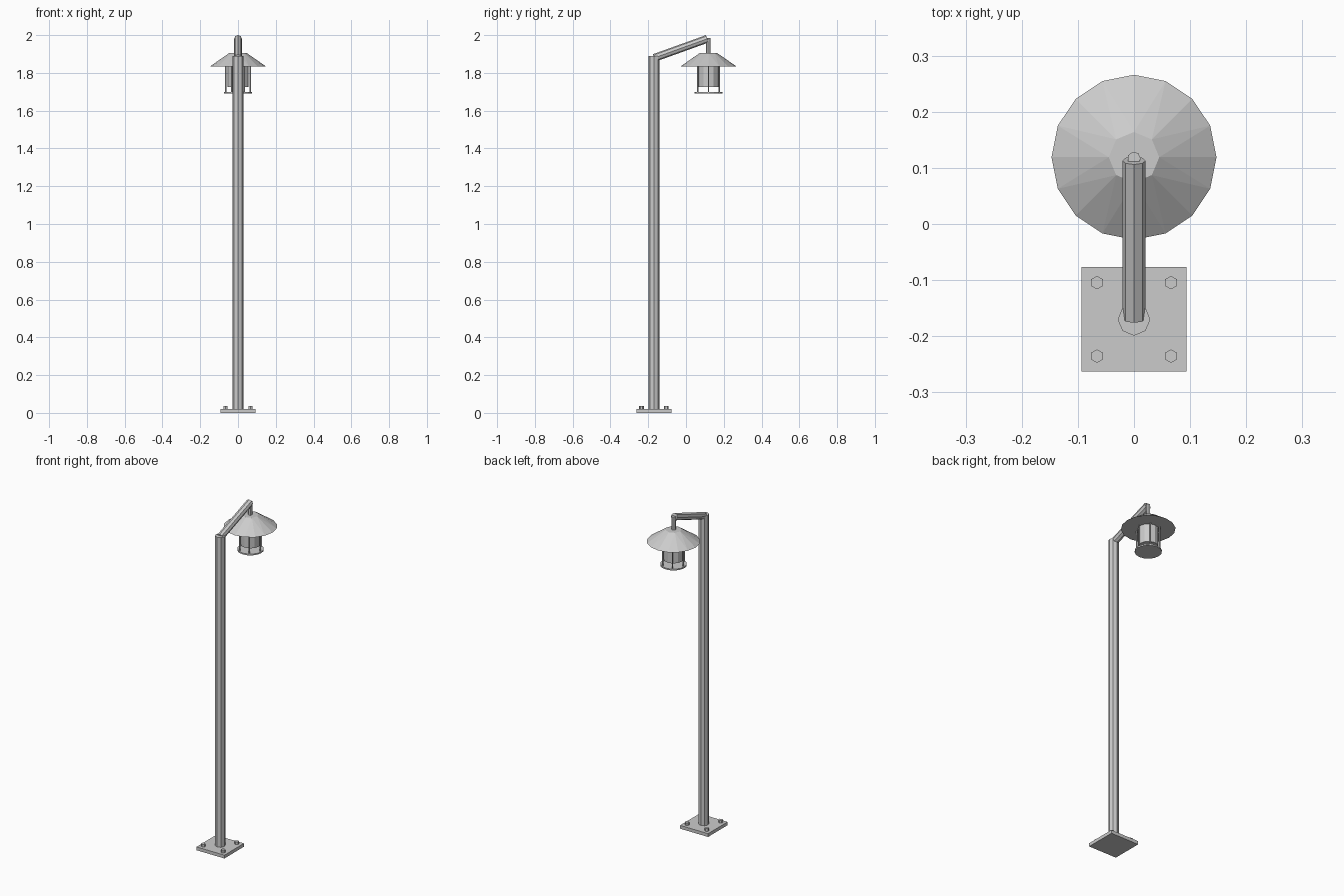
import bpy, bmesh
from math import pi, sin, cos
from mathutils import Vector

if "Cube" in bpy.data.objects:
    bpy.data.objects.remove(bpy.data.objects["Cube"])

POLE_Y, LAMP_Y = -0.17, 0.119


def make_object(name, bm):
    bmesh.ops.recalc_face_normals(bm, faces=bm.faces)
    mesh = bpy.data.meshes.new(name)
    bm.to_mesh(mesh)
    bm.free()
    obj = bpy.data.objects.new(name, mesh)
    bpy.context.collection.objects.link(obj)
    return obj


def rod(name, start, end, radius, sides, turn=0.0):
    """Closed prism running between two points."""
    start, end = Vector(start), Vector(end)
    axis = (end - start).normalized()
    across = Vector((1, 0, 0))
    up = axis.cross(across).normalized()
    bm = bmesh.new()
    rings = []
    for p in (start, end):
        rings.append([bm.verts.new(p + radius * (across * cos(a) + up * sin(a)))
                      for a in (turn + 2 * pi * i / sides for i in range(sides))])
    for i in range(sides):
        j = (i + 1) % sides
        bm.faces.new((rings[0][i], rings[0][j], rings[1][j], rings[1][i]))
    bm.faces.new(rings[0])
    bm.faces.new(rings[1])
    return make_object(name, bm)


# Base plate
bm = bmesh.new()
bmesh.ops.create_cube(bm, size=1)
bmesh.ops.scale(bm, vec=(0.187, 0.186, 0.02), verts=bm.verts)
bmesh.ops.translate(bm, vec=(0, POLE_Y, 0.01), verts=bm.verts)
make_object("base_plate", bm)

# Hexagonal bolts in the four corners
for sx in (-1, 1):
    for sy in (-1, 1):
        x, y = sx * 0.066, POLE_Y + sy * 0.0655
        rod("base_bolt", (x, y, 0.018), (x, y, 0.037), 0.012, 6, pi / 2)

# Post, sloping arm and lamp hanger
rod("post", (0, POLE_Y, 0.018), (0, POLE_Y, 1.889), 0.029, 8)
rod("arm", (0, -0.169, 1.879), (0, 0.113, 1.9805), 0.0208, 8)
rod("lamp_hanger", (0, LAMP_Y - 0.002, 1.985), (0, LAMP_Y - 0.002, 1.9), 0.012, 7)

# Shade: sixteen-sided rim narrowing to an eight-sided top
bm = bmesh.new()


def ring(radius, z, sides):
    return [bm.verts.new((radius * sin(2 * pi * i / sides),
                          LAMP_Y + radius * cos(2 * pi * i / sides), z))
            for i in range(sides)]


rim, top = ring(0.147, 1.835, 16), ring(0.045, 1.906, 8)
for i in range(8):
    a, b, c = rim[2 * i], rim[2 * i + 1], rim[(2 * i + 2) % 16]
    t, u = top[i], top[(i + 1) % 8]
    bm.faces.new((a, b, t))
    bm.faces.new((b, u, t))
    bm.faces.new((b, c, u))
bm.faces.new(rim)
bm.faces.new(top)
make_object("lamp_shade", bm)

# Lamp glass, bottom disc and the guard rods between disc and shade
rod("lamp_glass", (0, LAMP_Y, 1.726), (0, LAMP_Y, 1.84), 0.055, 12)
rod("lamp_bottom_disc", (0, LAMP_Y, 1.692), (0, LAMP_Y, 1.7), 0.073, 16)
for i in range(6):
    x, y = 0.065 * cos(i * pi / 3), LAMP_Y + 0.065 * sin(i * pi / 3)
    rod("guard_rod", (x, y, 1.696), (x, y, 1.84), 0.004, 5)
